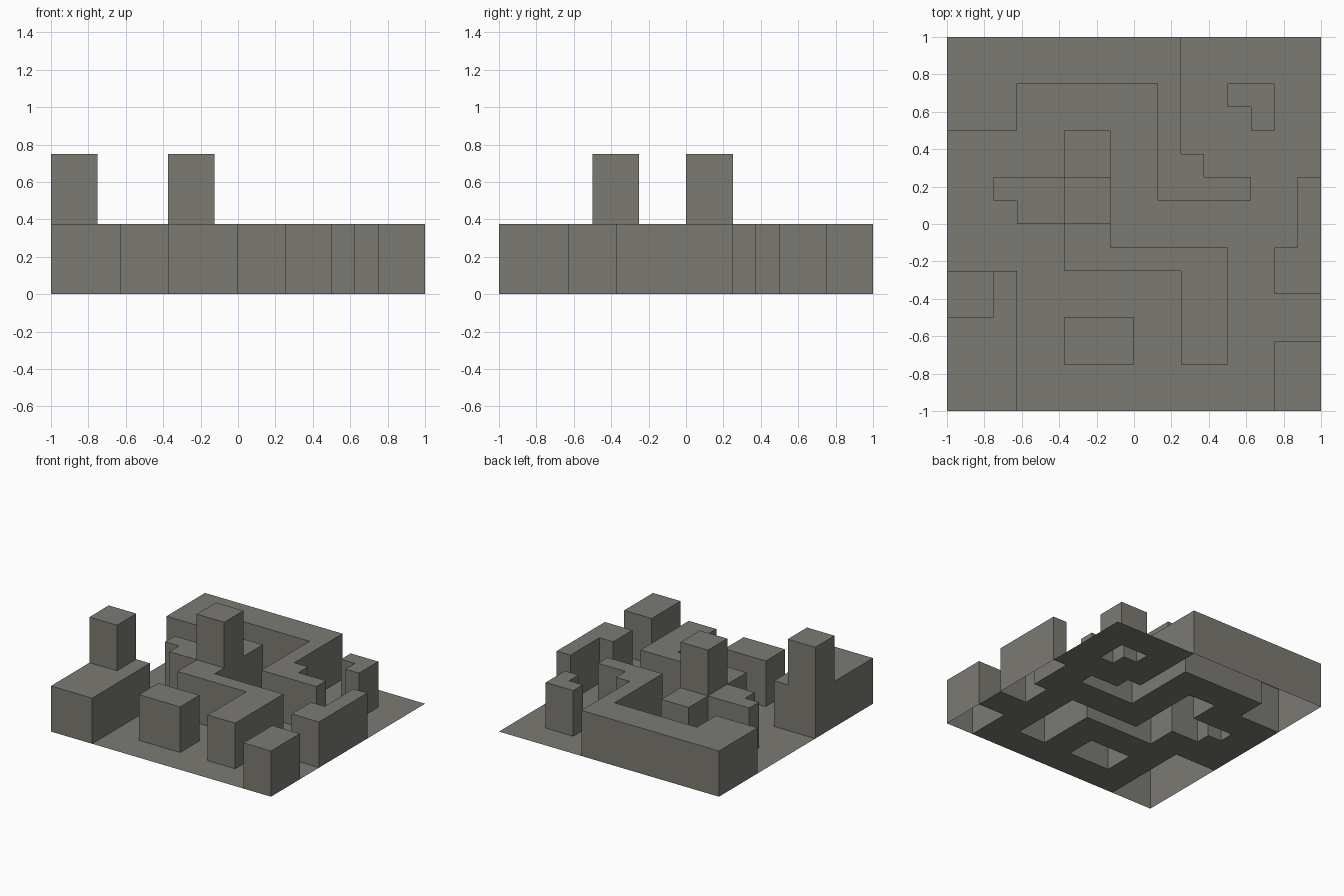
import bpy, bmesh

if "Cube" in bpy.data.objects:
    bpy.data.objects.remove(bpy.data.objects["Cube"])

U = 0.125      # grid unit
WALL = 0.375   # wall height
TOWER = 0.75   # tower height

stone = bpy.data.materials.new("warm grey stone")
stone.diffuse_color = (0.2, 0.195, 0.168, 1)
stone.use_nodes = True
stone.node_tree.nodes["Principled BSDF"].inputs["Base Color"].default_value = stone.diffuse_color

# Each part: height and footprint rectangles (x0, y0, x1, y1) in grid units
parts = {
    "floor": (0, [(-8, -8, 8, 8)]),
    "back_wall": (WALL, [(-8, 6, 2, 8), (-8, 4, -5, 6), (1, 1, 2, 6), (2, 1, 3, 3), (3, 1, 5, 2)]),
    "corner_pillar": (WALL, [(4, 5, 6, 6), (5, 4, 6, 5)]),
    "right_wall": (WALL, [(7, -3, 8, 2), (6, -3, 7, -1)]),
    "front_right_block": (WALL, [(6, -8, 8, -5)]),
    "front_block": (WALL, [(-3, -6, 0, -4)]),
    "front_left_wall": (WALL, [(-8, -8, -5, -2)]),
    "centre_wall": (WALL, [(-3, -2, -1, 4), (-1, -2, 4, -1), (2, -6, 4, -2), (-6, 1, -3, 2), (-5, 0, -3, 1)]),
    "left_tower": (TOWER, [(-8, -4, -6, -2)]),
    "centre_tower": (TOWER, [(-3, 0, -1, 2)]),
}

# Later parts take over the cells of earlier ones, leaving the shell hollow below
owner = {}
for name, (height, rects) in parts.items():
    for x0, y0, x1, y1 in rects:
        for x in range(x0, x1):
            for y in range(y0, y1):
                owner[x, y] = name


def height_at(cell):
    return parts[owner[cell]][0] if cell in owner else 0


def build(name):
    bm = bmesh.new()
    h = parts[name][0]

    def face(pts):
        bm.faces.new([bm.verts.new((px * U, py * U, pz)) for px, py, pz in pts])

    for (x, y) in [c for c, n in owner.items() if n == name]:
        ring = [(x, y), (x + 1, y), (x + 1, y + 1), (x, y + 1)]
        face([(*p, h) for p in ring])
        # side faces drop to the neighbour's height
        for i, (dx, dy) in enumerate([(0, -1), (1, 0), (0, 1), (-1, 0)]):
            low = height_at((x + dx, y + dy))
            if low < h:
                a, b = ring[i], ring[(i + 1) % 4]
                face([(*a, low), (*b, low), (*b, h), (*a, h)])
    bmesh.ops.remove_doubles(bm, verts=bm.verts, dist=1e-4)
    bmesh.ops.dissolve_limit(bm, angle_limit=0.01, verts=bm.verts, edges=bm.edges)
    mesh = bpy.data.meshes.new(name)
    bm.to_mesh(mesh)
    bm.free()
    mesh.materials.append(stone)
    bpy.context.collection.objects.link(bpy.data.objects.new(name, mesh))


for part in parts:
    build(part)
